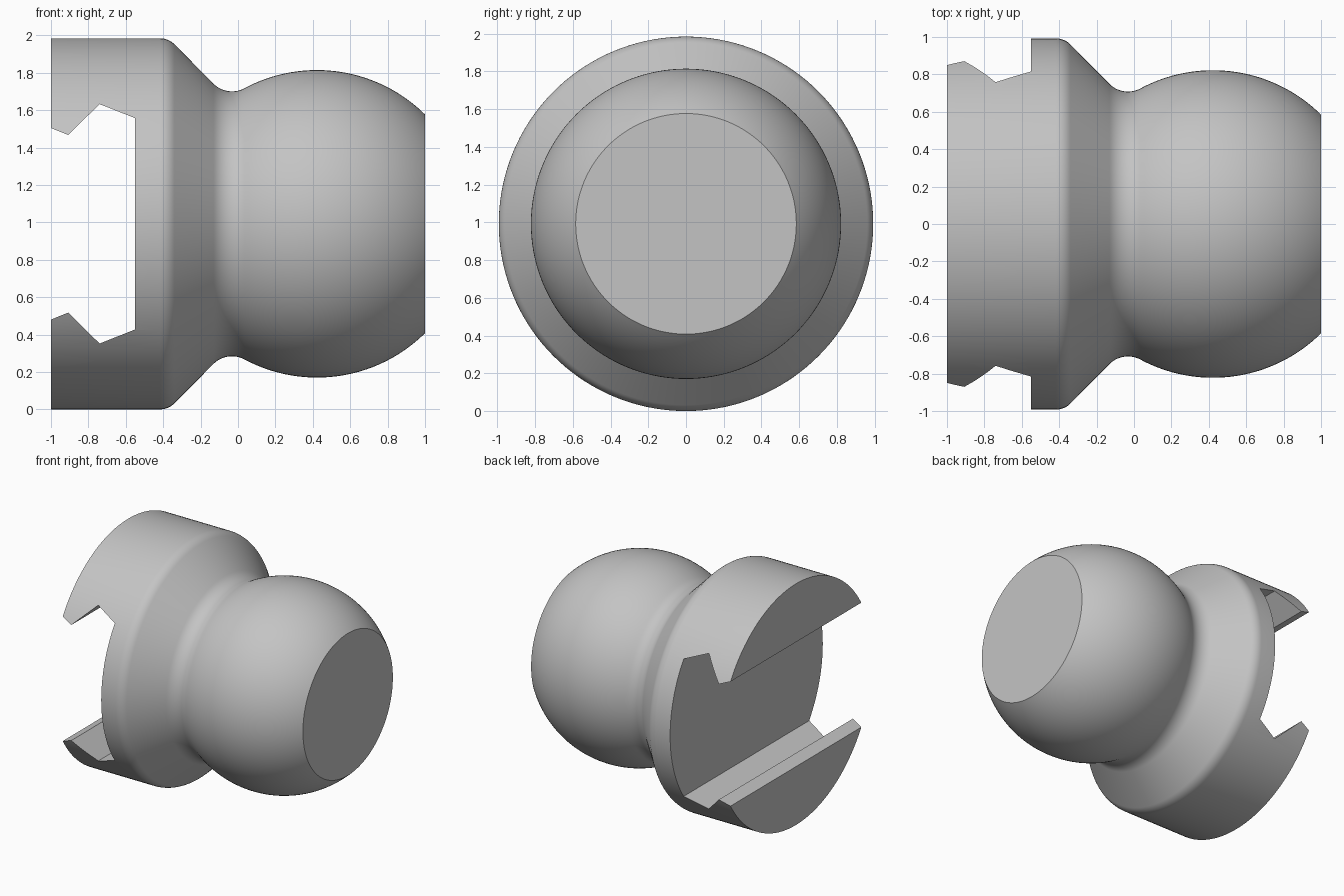
import bpy, bmesh
from math import sin, cos, radians, acos, degrees
from mathutils import Matrix, Vector

cube = bpy.data.objects.get("Cube")
if cube:
    bpy.data.objects.remove(cube, do_unlink=True)

AXIS_Z = 0.992
SEGMENTS = 144

grey = bpy.data.materials.new("plain grey")
grey.use_nodes = True
colour = (0.55, 0.55, 0.55, 1)
grey.diffuse_color = colour
grey.node_tree.nodes["Principled BSDF"].inputs["Base Color"].default_value = colour


def arc(cx, cr, radius, start, end, steps):
    """Points (x, r) on an arc, angles in degrees."""
    angles = [radians(start + (end - start) * i / steps) for i in range(steps + 1)]
    return [(cx + radius * cos(a), cr + radius * sin(a)) for a in angles]


def make_object(name, bm):
    bmesh.ops.recalc_face_normals(bm, faces=bm.faces)
    mesh = bpy.data.meshes.new(name)
    bm.to_mesh(mesh)
    bm.free()
    mesh.materials.append(grey)
    obj = bpy.data.objects.new(name, mesh)
    bpy.context.collection.objects.link(obj)
    return obj


# Turned body: collar, rounded shoulder, cone, neck fillet, truncated ball
ball_x, ball_r = 0.422, 0.822
neck_x, neck_y, neck_r = -0.032, 0.848, 0.14
touch = degrees(acos((neck_x - ball_x) / (ball_r + neck_r)))
ball_end = degrees(acos((1 - ball_x) / ball_r))
profile = [(-1, AXIS_Z)]
profile += arc(-0.417, AXIS_Z - 0.109, 0.109, 90, 45, 8)
profile += arc(neck_x, neck_y, neck_r, 225, 180 + touch + 180 - 0.0 - 0.0 if touch < 0 else 180 + touch, 14)
profile += arc(ball_x, 0, ball_r, touch, ball_end, 40)[1:]

bm = bmesh.new()
rings = []
for x, r in profile:
    ring = bmesh.ops.create_circle(bm, segments=SEGMENTS, radius=r,
                                   matrix=Matrix.Translation((x, 0, AXIS_Z))
                                   @ Matrix.Rotation(radians(90), 4, "Y"))
    rings.append(ring["verts"])
for a, b in zip(rings, rings[1:]):
    for i in range(SEGMENTS):
        j = (i + 1) % SEGMENTS
        bm.faces.new((a[i], a[j], b[j], b[i]))
bm.faces.new(rings[0])
bm.faces.new(rings[-1])
body = make_object("ball_stud_body", bm)

# Undercut slot running across the collar, mirrored about the axis
half = [(-1.1, 0.552), (-1, 0.512), (-0.908, 0.475), (-0.74, 0.64), (-0.55, 0.565)]
half[0] = (-1.1, 0.512 + 0.04)
outline = half + [(x, -h) for x, h in reversed(half)]
bm = bmesh.new()
face = bm.faces.new([bm.verts.new((x, -1.2, AXIS_Z + h)) for x, h in outline])
side = bmesh.ops.extrude_face_region(bm, geom=[face])["geom"]
bmesh.ops.translate(bm, vec=Vector((0, 2.4, 0)),
                    verts=[v for v in side if isinstance(v, bmesh.types.BMVert)])
cutter = make_object("slot_cutter", bm)
cutter.hide_render = True

cut = body.modifiers.new("slot", "BOOLEAN")
cut.operation = "DIFFERENCE"
cut.solver = "EXACT"
cut.object = cutter
bpy.ops.object.select_all(action="DESELECT")
body.select_set(True)
bpy.context.view_layer.objects.active = body
bpy.ops.object.modifier_apply(modifier=cut.name)
bpy.data.objects.remove(cutter, do_unlink=True)
bpy.ops.object.shade_smooth_by_angle(angle=radians(25))
